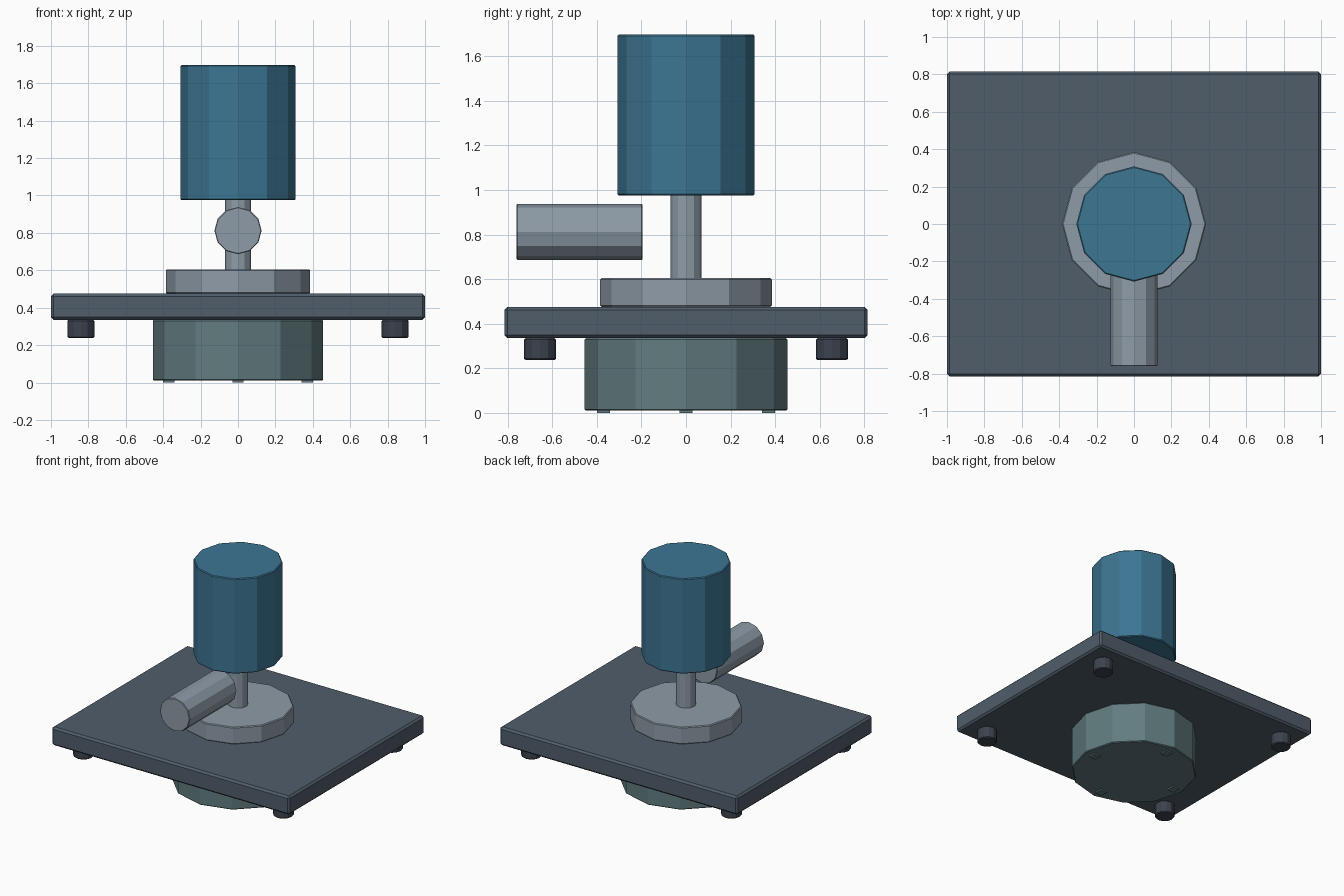
import bpy
from math import pi

if "Cube" in bpy.data.objects:
    bpy.data.objects.remove(bpy.data.objects["Cube"])


def material(name, rgb):
    m = bpy.data.materials.new(name)
    m.diffuse_color = (*rgb, 1)
    m.use_nodes = True
    m.node_tree.nodes["Principled BSDF"].inputs["Base Color"].default_value = m.diffuse_color
    return m


SLATE = material("slate", (0.08, 0.11, 0.145))
BLUE = material("blue", (0.045, 0.18, 0.29))
TEAL = material("teal", (0.12, 0.20, 0.215))
DARK = material("dark", (0.045, 0.055, 0.075))
STEEL = material("steel", (0.27, 0.33, 0.39))


def finish(name, mat, bevel):
    ob = bpy.context.object
    ob.name = name
    ob.data.materials.append(mat)
    bpy.ops.object.transform_apply(location=False, rotation=True, scale=True)
    if bevel:
        mod = ob.modifiers.new("edge", 'BEVEL')
        mod.width = bevel
        mod.segments = 1
        mod.limit_method = 'ANGLE'
        mod.angle_limit = pi / 4
    return ob


def box(name, size, loc, mat, bevel=0.0):
    bpy.ops.mesh.primitive_cube_add(size=1, location=loc)
    bpy.context.object.scale = size
    return finish(name, mat, bevel)


def drum(name, radius, z0, z1, mat, x=0, y=0, bevel=0.006):
    bpy.ops.mesh.primitive_cylinder_add(vertices=12, radius=radius, depth=z1 - z0,
                                        location=(x, y, (z0 + z1) / 2))
    return finish(name, mat, bevel)


# Mounting plate
box("base_plate", (2, 1.63, 0.14), (0, 0, 0.405), SLATE, 0.014)

# Upright stack: lower housing, flange, stem, top cap
drum("lower_housing", 0.455, 0.01, 0.335, TEAL)
drum("flange", 0.385, 0.475, 0.605, STEEL)
drum("stem", 0.07, 0.605, 0.975, STEEL, bevel=0)
drum("top_cylinder", 0.308, 0.975, 1.697, BLUE)

# Horizontal side pipe pointing to the front
bpy.ops.mesh.primitive_cylinder_add(vertices=12, radius=0.126, depth=0.565,
                                    location=(0, -0.4775, 0.812), rotation=(pi / 2, 0, 0))
finish("side_pipe", STEEL, 0.004)

# Feet under the plate corners
for sx in (-1, 1):
    for sy in (-1, 1):
        drum("plate_foot", 0.072, 0.238, 0.335, DARK, sx * 0.84, sy * 0.655)

# Small studs under the housing
for x, y in ((0.37, 0), (-0.37, 0), (0, 0.37), (0, -0.37)):
    box("housing_stud", (0.06, 0.06, 0.03), (x, y, 0.015), TEAL)
